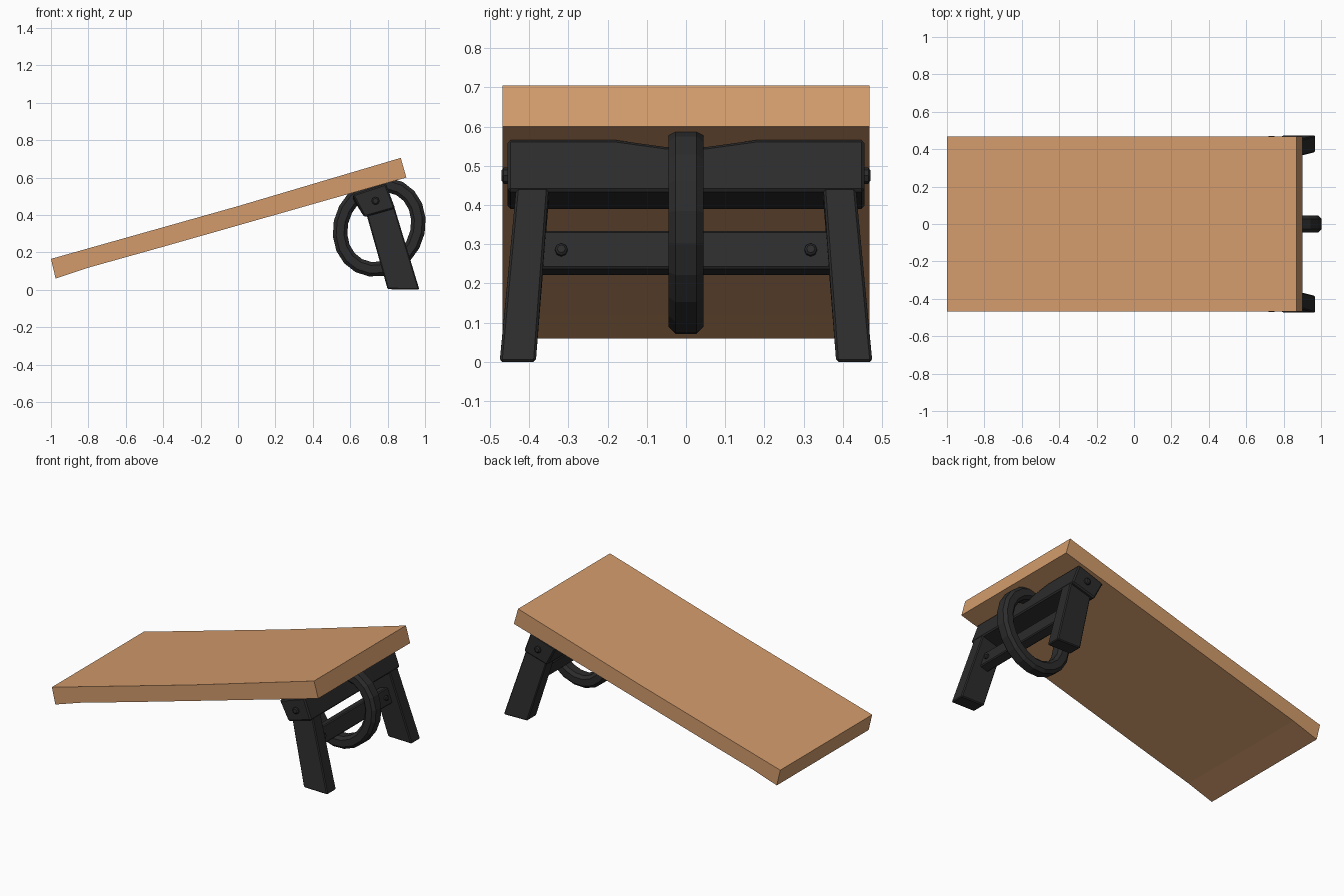
import bpy, bmesh, math
from mathutils import Vector

if "Cube" in bpy.data.objects:
    bpy.data.objects.remove(bpy.data.objects["Cube"])


def material(name, rgb):
    m = bpy.data.materials.new(name)
    m.diffuse_color = (*rgb, 1)
    m.use_nodes = True
    m.node_tree.nodes["Principled BSDF"].inputs["Base Color"].default_value = m.diffuse_color
    return m


wood = material("light wood", (0.65, 0.33, 0.15))
iron = material("dark iron", (0.025, 0.025, 0.026))


def loft(name, loops, mat, bevel=0.0, closed=False):
    """Skin a list of equal-length point loops; cap the ends unless closed."""
    bm = bmesh.new()
    rings = [[bm.verts.new(p) for p in loop] for loop in loops]
    n = len(rings[0])
    pairs = list(zip(rings, rings[1:]))
    if closed:
        pairs.append((rings[-1], rings[0]))
    for a, b in pairs:
        for i in range(n):
            j = (i + 1) % n
            bm.faces.new((a[i], a[j], b[j], b[i]))
    if not closed:
        bm.faces.new(rings[0])
        bm.faces.new(rings[-1])
    bmesh.ops.recalc_face_normals(bm, faces=bm.faces[:])
    me = bpy.data.meshes.new(name)
    bm.to_mesh(me)
    bm.free()
    me.materials.append(mat)
    ob = bpy.data.objects.new(name, me)
    bpy.context.collection.objects.link(ob)
    if bevel:
        b = ob.modifiers.new("edge_bevel", 'BEVEL')
        b.width, b.segments = bevel, 1
        b.limit_method, b.angle_limit = 'ANGLE', math.radians(40)
    return ob


def section(profile, y):
    return [(x, y, z) for x, z in profile]


def bolt(name, centre, axis, radius=0.018):
    """Bolt head: a short chamfered octagonal plug along an axis."""
    axis = Vector(axis).normalized()
    q = axis.to_track_quat('Z', 'Y')
    loops = []
    for r, h in ((radius, -0.02), (radius, 0.010), (radius * 0.65, 0.015)):
        loops.append([Vector(centre) + q @ Vector((r * math.cos(t), r * math.sin(t), h))
                      for t in (k * math.tau / 8 for k in range(8))])
    loft(name, loops, iron)


# Sloping wooden ramp board, slightly bowed near the low end
board = [(-0.975, 0.06), (-0.8, 0.118), (-0.4, 0.23), (0.90, 0.60),
         (0.87, 0.705), (0.0, 0.447), (-1.0, 0.165)]
loft("ramp_board", [section(board, -0.468), section(board, 0.468)], wood)

# Upper cross beam under the board, its top dipping toward the middle
beam_loops = []
for y, dip in ((-0.455, 0), (-0.18, 0), (-0.05, 0.018), (0.05, 0.018), (0.18, 0), (0.455, 0)):
    beam_loops.append(section([(0.675, 0.388), (0.84, 0.435),
                               (0.79, 0.568 - dip), (0.612, 0.508 - dip)], y))
loft("upper_beam", beam_loops, iron, 0.008)

# Lower cross bar between the legs
bar = [(0.815, 0.335), (0.845, 0.238), (0.787, 0.22), (0.757, 0.317)]
loft("lower_bar", [section(bar, -0.375), section(bar, 0.375)], iron, 0.006)

for side, s in (("left", -1), ("right", 1)):
    # Splayed legs
    top = [(0.685, 0.350 * s, 0.41), (0.835, 0.350 * s, 0.445),
           (0.835, 0.433 * s, 0.445), (0.685, 0.433 * s, 0.41)]
    foot = [(0.80, 0.383 * s, 0.003), (0.97, 0.383 * s, 0.0),
            (0.97, 0.475 * s, 0.0), (0.80, 0.475 * s, 0.003)]
    loft(side + "_leg", [top, foot], iron, 0.006)
    # Bolt heads on the beam ends and on the lower bar
    bolt(side + "_beam_bolt", (0.735, 0.455 * s, 0.475), (0, s, 0), 0.021)
    bolt(side + "_bar_bolt", (0.831, 0.318 * s, 0.284), (0.95, 0, 0.29), 0.016)

# Chunky oval ring hanging through the beam, tilted with the board
centre, tilt = Vector((0.755, 0, 0.335)), math.radians(62)
half_w, depth, c = 0.045, 0.078, 0.018
cross = [(-half_w, c), (-half_w + c, 0), (half_w - c, 0), (half_w, c),
         (half_w, depth - c), (half_w - c, depth), (-half_w + c, depth), (-half_w, depth - c)]
ring_loops = []
for k in range(20):
    t = k * math.tau / 20
    loop = []
    for y, inset in cross:
        u, v = (0.272 - inset) * math.cos(t), (0.242 - inset) * math.sin(t)
        loop.append(centre + Vector((u * math.cos(tilt) - v * math.sin(tilt), y,
                                     u * math.sin(tilt) + v * math.cos(tilt))))
    ring_loops.append(loop)
loft("hanging_ring", ring_loops, iron, closed=True)
